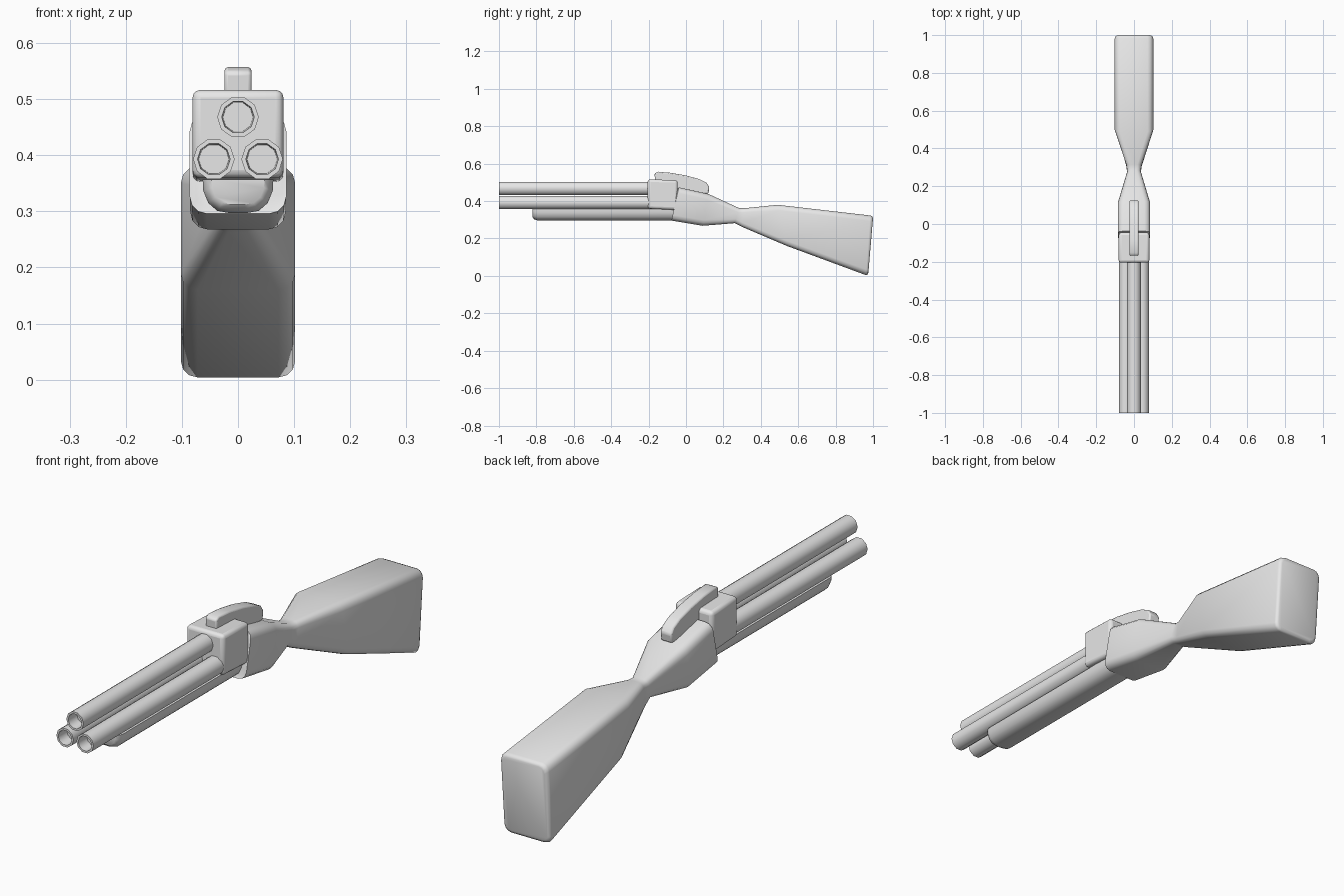
import bpy, bmesh, math
from mathutils import Vector

default = bpy.data.objects.get("Cube")
if default:
    bpy.data.objects.remove(default, do_unlink=True)

grey = bpy.data.materials.new("plain grey")
grey.use_nodes = True
grey.diffuse_color = (0.8, 0.8, 0.8, 1)
grey.node_tree.nodes["Principled BSDF"].inputs["Base Color"].default_value = (0.8, 0.8, 0.8, 1)


def finish(name, bm, angle=35, bevel=0, segments=3):
    """Turn a bmesh into a named, bevelled, shaded object."""
    bmesh.ops.recalc_face_normals(bm, faces=bm.faces)
    mesh = bpy.data.meshes.new(name)
    bm.to_mesh(mesh)
    bm.free()
    mesh.materials.append(grey)
    obj = bpy.data.objects.new(name, mesh)
    bpy.context.collection.objects.link(obj)
    bpy.ops.object.select_all(action='DESELECT')
    obj.select_set(True)
    bpy.context.view_layer.objects.active = obj
    if bevel:
        mod = obj.modifiers.new("Bevel", 'BEVEL')
        mod.width, mod.segments = bevel, segments
        mod.limit_method = 'ANGLE'
        mod.angle_limit = math.radians(40)
    bpy.ops.object.shade_smooth_by_angle(angle=math.radians(angle))
    return obj


def loft(rings):
    """Skin a list of equal point rings and cap both ends."""
    bm = bmesh.new()
    loops = [[bm.verts.new(p) for p in ring] for ring in rings]
    for a, b in zip(loops, loops[1:]):
        for i in range(len(a)):
            j = (i + 1) % len(a)
            bm.faces.new((a[i], a[j], b[j], b[i]))
    bm.faces.new(loops[0])
    bm.faces.new(loops[-1])
    return bm


def rounded_section(y_top, z_top, y_bot, z_bot, half, radius):
    """Rounded rectangle across x, leaning from its bottom to its top."""
    ring = []
    for sx, sz, start in ((1, 1, 0), (-1, 1, 90), (-1, -1, 180), (1, -1, 270)):
        for k in range(4):
            a = math.radians(start + 30 * k)
            x = sx * (half - radius) + radius * math.cos(a)
            z = (z_top - radius if sz > 0 else z_bot + radius) + radius * math.sin(a)
            t = (z - z_bot) / (z_top - z_bot)
            ring.append(Vector((x, y_bot + t * (y_top - y_bot), z)))
    return ring


# Three hollow ten-sided barrels
def barrel(name, x, z):
    rings = []
    for y, r in ((-0.12, 0.037), (-1, 0.037), (-1, 0.029), (-0.95, 0.027)):
        rings.append([(x + r * math.cos(math.tau * (k + 0.5) / 10 + math.pi / 2), y,
                       z + r * math.sin(math.tau * (k + 0.5) / 10 + math.pi / 2))
                      for k in range(10)])
    finish(name, loft(rings), angle=40)


barrel("top_barrel", 0, 0.468)
barrel("left_barrel", 0.043, 0.393)
barrel("right_barrel", -0.043, 0.393)

# Receiver block around the barrel roots
bm = loft([[(x, y, z) for x, z in ((-0.081, low), (0.081, low), (0.081, high), (-0.081, high))]
           for y, low, high in ((-0.205, 0.36, 0.517), (-0.045, 0.352, 0.511))])
finish("receiver", bm, bevel=0.014)

# Rounded handguard under the barrels, flat on top
half = [(0.063, 0.357), (0.062, 0.337), (0.053, 0.315), (0.037, 0.301), (0.015, 0.297)]
outline = half + [(-x, z) for x, z in reversed(half)]
rings = [[(x * s, y, 0.357 + (z - 0.357) * s) for x, z in outline]
         for y, s in ((-0.82, 0.75), (-0.812, 0.9), (-0.795, 1), (0, 1))]
finish("handguard", loft(rings), angle=40)

# Stock: grip body, narrow wrist and deep butt
stock = [
    (-0.046, 0.465, -0.072, 0.306, 0.078, 0.025),
    (-0.038, 0.473, -0.078, 0.296, 0.086, 0.03),
    (0.12, 0.438, 0.09, 0.268, 0.085, 0.03),
    (0.285, 0.362, 0.26, 0.282, 0.036, 0.022),
    (0.315, 0.362, 0.3, 0.262, 0.04, 0.022),
    (0.49, 0.38, 0.54, 0.16, 0.102, 0.03),
    (0.985, 0.323, 0.962, 0.004, 0.102, 0.03),
    (0.996, 0.318, 0.971, 0.007, 0.098, 0.028),
    (1.0, 0.31, 0.975, 0.016, 0.09, 0.024),
]
finish("stock", loft([rounded_section(*s) for s in stock]), angle=50)

# Thin curved top lever
profile = [(-0.165, 0.49), (-0.168, 0.548), (-0.15, 0.557), (-0.08, 0.551), (0, 0.537),
           (0.07, 0.518), (0.11, 0.498), (0.125, 0.475), (0.12, 0.44), (0, 0.44)]
bm = loft([[(x, y, z) for y, z in profile] for x in (-0.024, 0.024)])
finish("top_lever", bm, bevel=0.006, segments=2)
